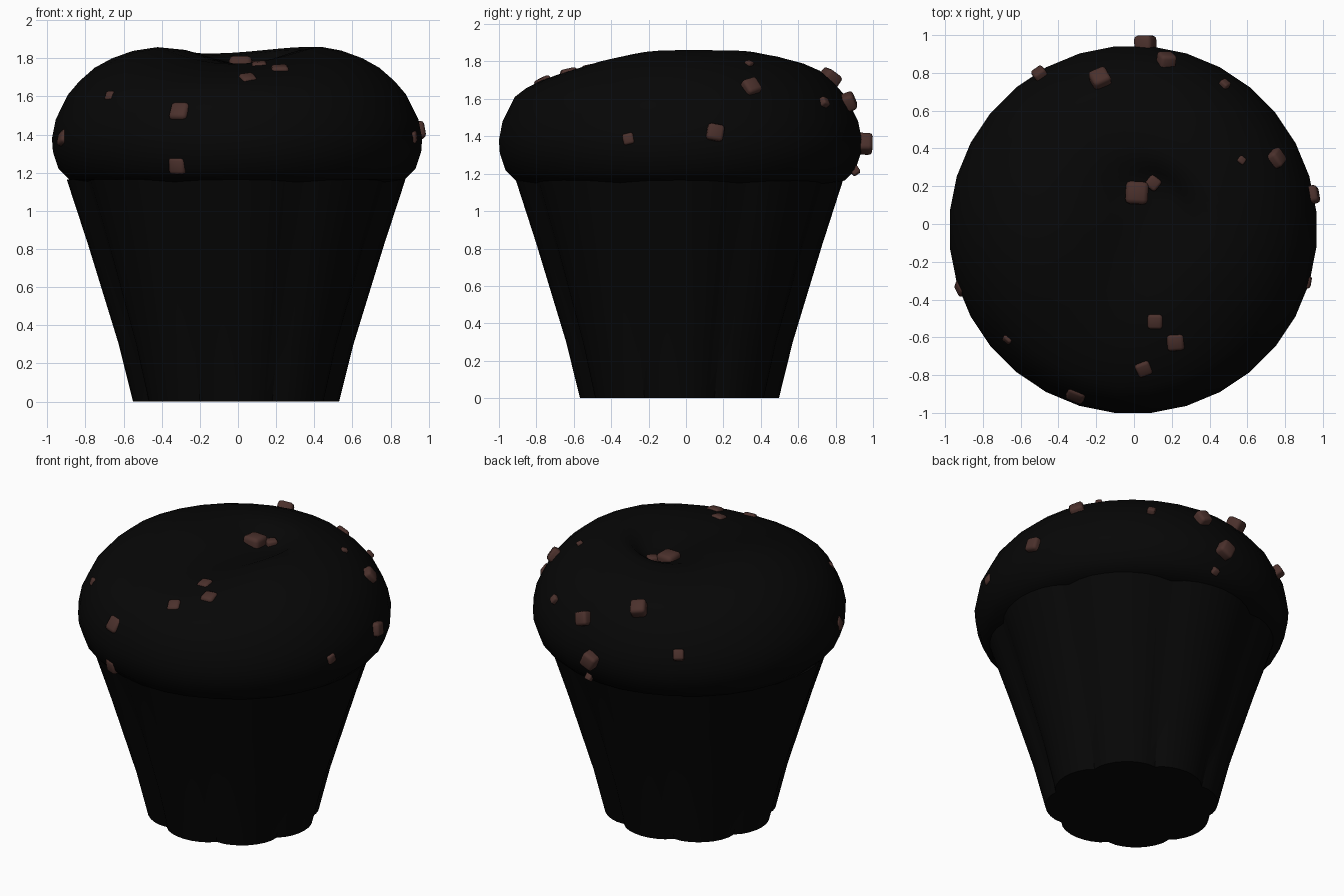
import bpy, bmesh, math, random
from mathutils import Vector, Matrix

if "Cube" in bpy.data.objects:
    bpy.data.objects.remove(bpy.data.objects["Cube"])

random.seed(4)


def material(name, rgb):
    m = bpy.data.materials.new(name)
    m.diffuse_color = (*rgb, 1)
    m.use_nodes = True
    m.node_tree.nodes["Principled BSDF"].inputs["Base Color"].default_value = m.diffuse_color
    return m


def finish(bm, name, mat, angle):
    bmesh.ops.recalc_face_normals(bm, faces=bm.faces[:])
    me = bpy.data.meshes.new(name)
    bm.to_mesh(me)
    bm.free()
    ob = bpy.data.objects.new(name, me)
    bpy.context.collection.objects.link(ob)
    me.materials.append(mat)
    bpy.ops.object.select_all(action='DESELECT')
    ob.select_set(True)
    bpy.context.view_layer.objects.active = ob
    bpy.ops.object.shade_smooth_by_angle(angle=math.radians(angle))
    return ob


def loft(rings, caps):
    """Join rings of points; caps holds the optional end tips."""
    bm = bmesh.new()
    vs = [[bm.verts.new(p) for p in ring] for ring in rings]
    n = len(vs[0])
    for a, b in zip(vs, vs[1:]):
        for i in range(n):
            j = (i + 1) % n
            bm.faces.new((a[i], a[j], b[j], b[i]))
    for ring, tip in zip((vs[0], vs[-1]), caps):
        if tip is None:
            bm.faces.new(ring)
        else:
            t = bm.verts.new(tip)
            for i in range(n):
                bm.faces.new((ring[i], ring[(i + 1) % n], t))
    return bm


black = material("dark_cake", (0.002, 0.002, 0.002))
paper = material("dark_paper", (0.002, 0.002, 0.002))
brown = material("chocolate", (0.07, 0.03, 0.025))

# Paper wrapper with eight flutes: outer radius, height, groove depth
wrap = [(0.15, 0.0, 0), (0.54, 0.0, 0.045), (0.615, 0.30, 0.045),
        (0.775, 0.82, 0.045), (0.888, 1.165, 0.045), (0.85, 1.15, 0.045)]
N = 64
rings = []
for r, z, d in wrap:
    ring = []
    for i in range(N):
        a = math.tau * i / N
        q = r - d * (1 - abs(math.cos(4 * a)) ** 0.7)
        ring.append((q * math.cos(a) - 0.01, q * 0.985 * math.sin(a) - 0.035, z))
    rings.append(ring)
finish(loft(rings, (None, None)), "paper_wrapper", paper, 35)

# Muffin top: radius, height, front dip, back dip, drift of the ring towards the dimple
dome = [(0.80, 1.14, 0, 0, 0), (0.885, 1.165, 0, 0, 0), (0.94, 1.22, 0, 0, 0),
        (0.97, 1.31, 0, 0, 0), (0.975, 1.38, 0, 0, 0), (0.955, 1.48, 0, 0, 0),
        (0.89, 1.61, 0, 0, 0), (0.83, 1.68, 0.025, 0, 0), (0.75, 1.75, 0.055, 0, 0),
        (0.66, 1.80, 0.075, 0.015, 0), (0.55, 1.84, 0.09, 0.03, 0),
        (0.43, 1.86, 0.09, 0.035, 0.1), (0.31, 1.845, 0.075, 0.03, 0.35),
        (0.20, 1.80, 0.035, 0.015, 0.7), (0.10, 1.765, 0.01, 0.01, 0.95)]
N = 32
rings = []
for r, z, front, back, k in dome:
    ring = []
    for i in range(N):
        a = math.tau * (i + 0.5) / N
        c, s = math.cos(a), math.sin(a)
        h = (z - front * max(0, math.cos(a + math.radians(95))) ** 2.5
             - back * max(0, math.cos(a - math.radians(110))) ** 3)
        ring.append((r * c - 0.005 + 0.11 * k, r * s - 0.03 + 0.16 * k, h))
    rings.append(ring)
cake = finish(loft(rings, (None, (0.11, 0.13, 1.745))), "muffin_top", black, 60)

# Chocolate chips pressed into the surface: x, y, z, size
chips = [(0.02, 0.165, 1.78, 0.12), (0.10, 0.215, 1.77, 0.07), (0.06, 0.95, 1.36, 0.10),
         (0.17, 0.86, 1.58, 0.09), (-0.18, 0.77, 1.71, 0.10), (-0.51, 0.81, 1.49, 0.07),
         (0.50, 0.77, 1.60, 0.05), (0.10, 0.90, 1.22, 0.045), (0.76, 0.35, 1.67, 0.09),
         (0.58, 0.345, 1.81, 0.04), (0.94, 0.155, 1.42, 0.09), (0.93, -0.31, 1.39, 0.06),
         (-0.94, -0.35, 1.385, 0.075), (-0.68, -0.62, 1.61, 0.05), (-0.31, -0.91, 1.52, 0.10),
         (-0.31, -0.89, 1.24, 0.09), (0.05, -0.77, 1.71, 0.08), (0.22, -0.63, 1.745, 0.09),
         (0.11, -0.52, 1.785, 0.08)]
for n, (x, y, z, size) in enumerate(chips, 1):
    _, spot, normal, _ = cake.closest_point_on_mesh(Vector((x, y, z)))
    turn = normal.to_track_quat('Z', 'Y').to_matrix().to_4x4()
    bm = bmesh.new()
    bmesh.ops.create_cube(bm, size=size)
    bmesh.ops.bevel(bm, geom=bm.edges[:], offset=size * 0.2, segments=2,
                    profile=0.5, affect='EDGES')
    lift = -0.33 if y < 0 else 0.08 if y > 0.5 else -0.08
    bmesh.ops.transform(bm, verts=bm.verts[:],
                        matrix=Matrix.Translation(spot + normal * size * lift) @ turn
                        @ Matrix.Rotation(random.uniform(-0.5, 0.5), 4, 'Z')
                        @ Matrix.Rotation(random.uniform(-0.2, 0.2), 4, 'X'))
    finish(bm, f"chocolate_chip_{n}", brown, 60)
